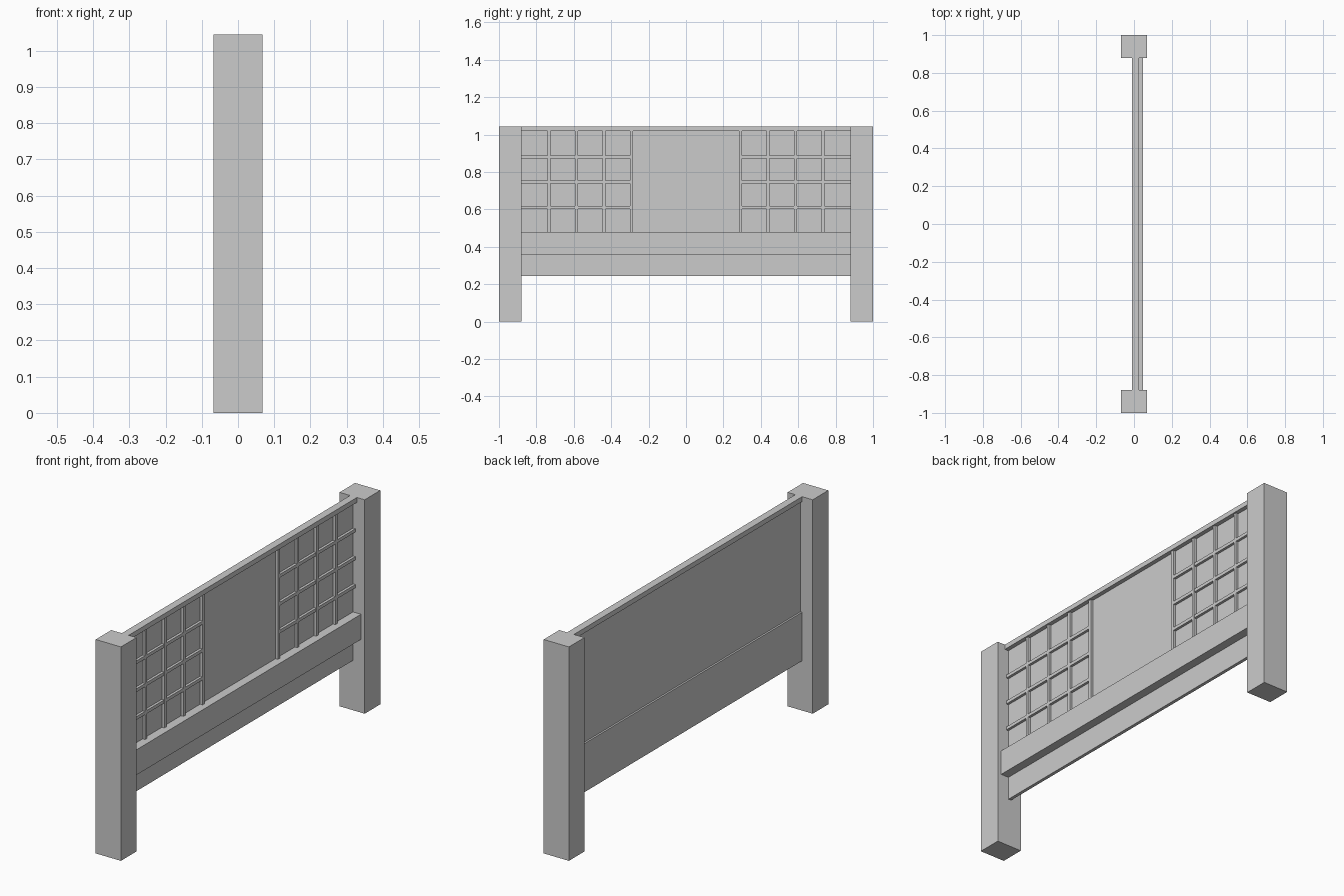
import bpy

if "Cube" in bpy.data.objects:
    bpy.data.objects.remove(bpy.data.objects["Cube"])

POST_X, END, H = 0.068, 0.88, 1.044      # post half depth, inner post face, height
BACK, FACE = -0.011, 0.005               # rear plane and panel face
RAIL_TOP, TOP_RAIL = 0.48, 1.02          # limits of the lattice field


def box(name, x, y, z):
    """Box spanning the given (min, max) ranges."""
    bpy.ops.mesh.primitive_cube_add(size=1, location=[(a + b) / 2 for a, b in (x, y, z)])
    ob = bpy.context.object
    ob.name = name
    ob.scale = [b - a for a, b in (x, y, z)]
    bpy.ops.object.transform_apply(location=False, rotation=False, scale=True)
    return ob


span = (-END, END)

# Rails and panels between the posts
box("top_rail", (BACK, 0.026), span, (TOP_RAIL, H))
box("upper_panel", (-0.002, FACE), span, (RAIL_TOP, TOP_RAIL))
box("lower_panel", (BACK, FACE), span, (0.243, RAIL_TOP))
box("front_rail", (FACE, 0.048), span, (0.357, RAIL_TOP))

for side, label in ((-1, "left"), (1, "right")):
    def ys(a, b):
        return tuple(sorted((side * a, side * b)))

    # Corner post
    box(f"{label}_post", (-POST_X, POST_X), ys(END, 1.0), (0, H))

    # Lattice uprights
    for i in range(4):
        y = 0.291 + i * 0.1475
        box(f"{label}_lattice_upright_{i + 1}", (FACE, 0.018),
            ys(y - 0.008, y + 0.008), (RAIL_TOP, TOP_RAIL))

    # Lattice crossbars
    for i, z in enumerate((0.609, 0.745, 0.881)):
        box(f"{label}_lattice_crossbar_{i + 1}", (FACE, 0.0175),
            ys(0.291, END), (z - 0.008, z + 0.008))
